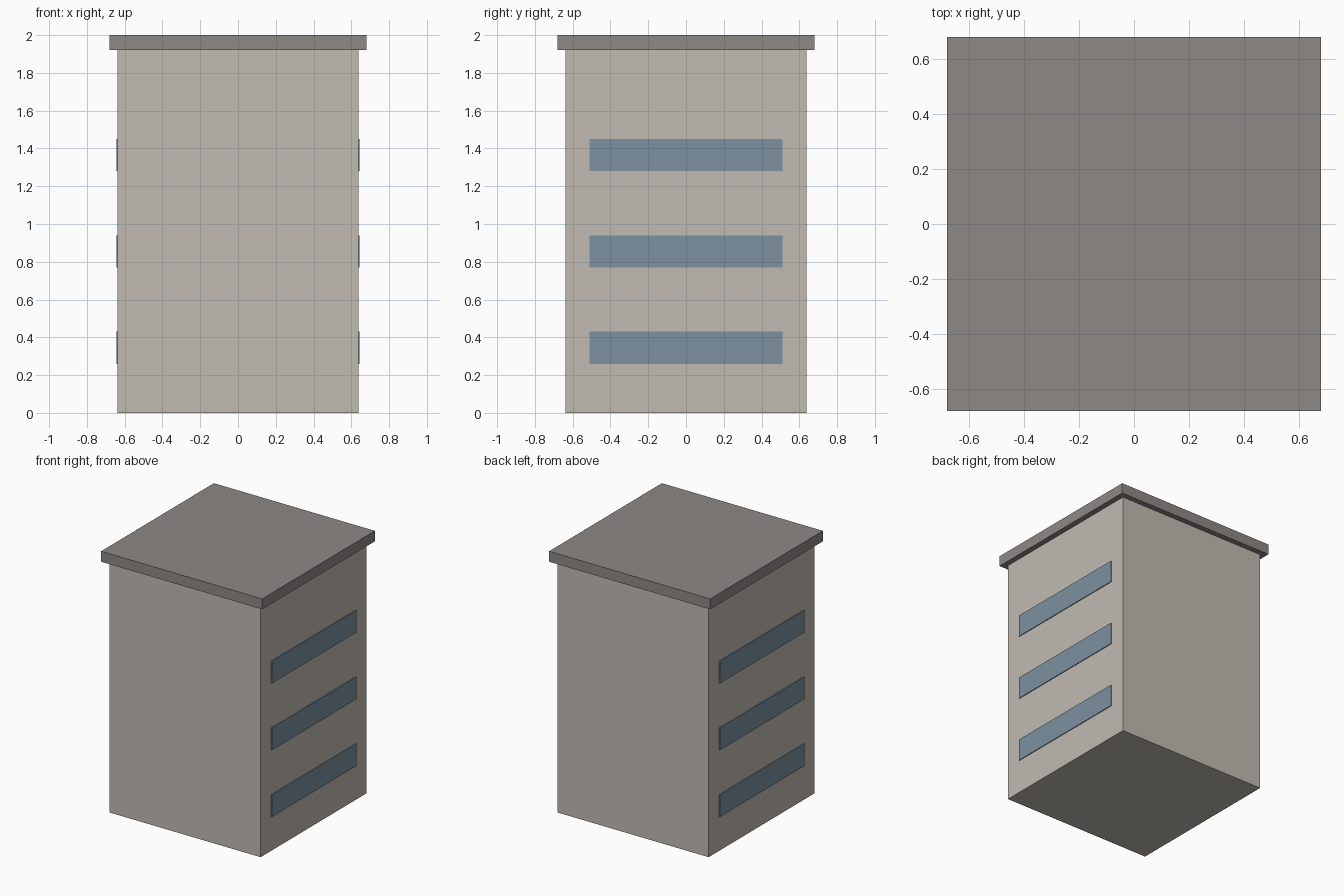
import bpy

if "Cube" in bpy.data.objects:
    bpy.data.objects.remove(bpy.data.objects["Cube"])


def material(name, color):
    mat = bpy.data.materials.new(name)
    mat.diffuse_color = (*color, 1)
    mat.use_nodes = True
    mat.node_tree.nodes["Principled BSDF"].inputs["Base Color"].default_value = mat.diffuse_color
    return mat


def box(name, center, size, mat):
    bpy.ops.mesh.primitive_cube_add(size=1, location=center)
    obj = bpy.context.object
    obj.name = name
    obj.scale = size
    bpy.ops.object.transform_apply(location=False, rotation=False, scale=True)
    obj.data.materials.append(mat)
    return obj


wall_mat = material("wall", (0.53, 0.50, 0.45))
roof_mat = material("roof", (0.27, 0.25, 0.24))
glass_mat = material("glass", (0.20, 0.28, 0.35))

HALF = 0.6375

# Main block and overhanging flat roof
box("building_body", (0, 0, 0.96), (2 * HALF, 2 * HALF, 1.92), wall_mat)
box("flat_roof", (0, 0, 1.96), (1.36, 1.36, 0.08), roof_mat)

# Window bands on the left and right sides, one per floor
for side, sign in (("left", -1), ("right", 1)):
    for floor in range(3):
        box(f"window_band_{side}_{floor + 1}",
            (sign * HALF, 0, 0.345 + 0.51 * floor),
            (0.012, 1.02, 0.17), glass_mat)
